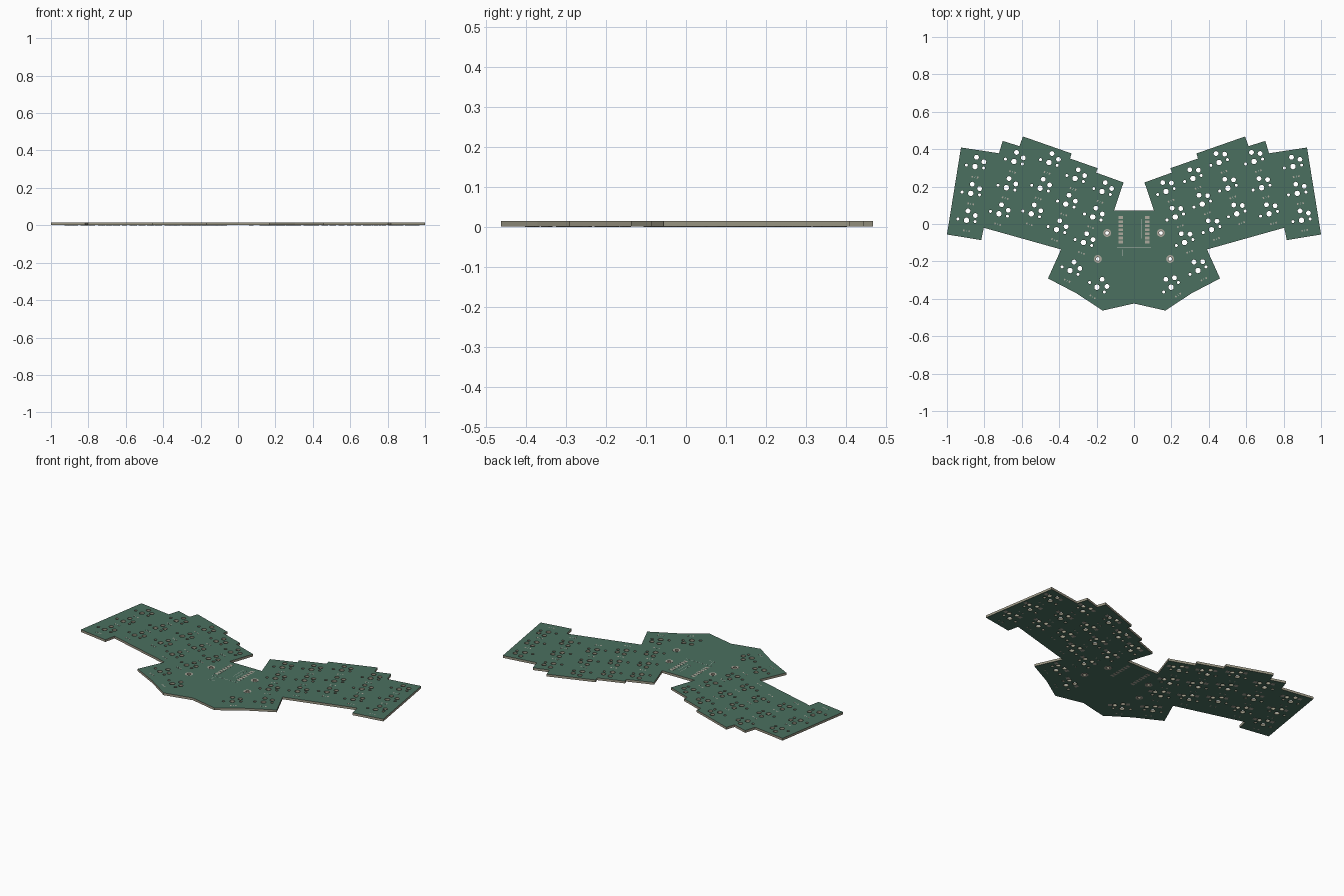
import bpy, bmesh, math

if "Cube" in bpy.data.objects:
    bpy.data.objects.remove(bpy.data.objects["Cube"])

MM = 0.00855                      # one millimetre in model units
Z0, Z1, PAD = 0.0006, 0.0142, 0.0006


def material(name, rgb):
    m = bpy.data.materials.new(name)
    m.diffuse_color = (*rgb, 1)
    m.use_nodes = True
    m.node_tree.nodes["Principled BSDF"].inputs["Base Color"].default_value = m.diffuse_color
    return m


GREEN = material("solder_mask", (0.07, 0.16, 0.115))
TAN = material("core", (0.34, 0.32, 0.24))
METAL = material("pad_metal", (0.42, 0.40, 0.34))
WHITE = material("print", (0.50, 0.52, 0.48))


def circle(x, y, r, n=20):
    return [(x + r * math.cos(2 * math.pi * i / n), y + r * math.sin(2 * math.pi * i / n)) for i in range(n)]


def place(key, u, v):
    """Local millimetres on a key footprint to board position."""
    x, y, a = key
    c, s = math.cos(a), math.sin(a)
    return x + MM * (u * c - v * s), y + MM * (u * s + v * c)


def rect(key, u, v, w, h):
    return [place(key, u + i * w / 2, v + j * h / 2) for i, j in ((-1, -1), (1, -1), (1, 1), (-1, 1))]


def plate(name, loops, z0, z1, face_mat, wall_mat):
    """Filled flat outline with holes, given thickness."""
    cu = bpy.data.curves.new(name, 'CURVE')
    cu.dimensions = '2D'
    cu.fill_mode = 'BOTH'
    cu.extrude = (z1 - z0) / 2
    for pts in loops:
        sp = cu.splines.new('POLY')
        sp.points.add(len(pts) - 1)
        for p, (x, y) in zip(sp.points, pts):
            p.co = (x, y, 0, 1)
        sp.use_cyclic_u = True
    tmp = bpy.data.objects.new(name + "_curve", cu)
    bpy.context.collection.objects.link(tmp)
    dg = bpy.context.evaluated_depsgraph_get()
    me = bpy.data.meshes.new_from_object(tmp.evaluated_get(dg))
    bpy.data.objects.remove(tmp)
    me.materials.clear()
    me.materials.append(face_mat)
    me.materials.append(wall_mat)
    bm = bmesh.new()
    bm.from_mesh(me)
    bmesh.ops.translate(bm, verts=bm.verts, vec=(0, 0, (z0 + z1) / 2))
    bmesh.ops.remove_doubles(bm, verts=bm.verts, dist=1e-5)
    bmesh.ops.recalc_face_normals(bm, faces=bm.faces)
    for f in bm.faces:
        f.smooth = False
        f.material_index = 0 if abs(f.normal.z) > 0.5 else 1
    bm.to_mesh(me)
    bm.free()
    ob = bpy.data.objects.new(name, me)
    bpy.context.collection.objects.link(ob)
    return ob


# Left half of the board outline, mirrored to the right
half = [(-.107, .072), (-.056, .222), (-.203, .275), (-.194, .298), (-.342, .35),
        (-.334, .377), (-.594, .468), (-.612, .416), (-.702, .444), (-.722, .378),
        (-.925, .409), (-1, -.056), (-.817, -.086), (-.803, -.02), (-.39, -.136),
        (-.46, -.291), (-.305, -.372), (-.168, -.463)]
outline = half + [(0, -.425)] + [(-x, y) for x, y in reversed(half)]

# Key positions: columns of three (top key and tilt), then two thumb keys
keys = []
for x, y, deg in ((-.85, .307, 9), (-.642, .334, 16), (-.455, .329, 19), (-.315, .243, 20), (-.171, .174, 20)):
    a = math.radians(deg)
    for row in range(3):
        keys.append((x - row * 17 * MM * math.sin(a), y - row * 17 * MM * math.cos(a), -a))
keys += [(-.342, -.249, -math.radians(25)), (-.198, -.338, -math.radians(33))]
keys += [(-x, y, -a) for x, y, a in keys]

# Board with switch holes and mounting holes
mounts = [(s * x, y) for s in (-1, 1) for x, y in ((.144, -.048), (.193, -.187))]
holes = [circle(*m, .010) for m in mounts]
for k in keys:
    for u, v, r in ((0, 0, 1.7), (0, 5.9, 1.5), (5, 3.8, 1.5), (-5.5, 0, .95), (5.5, 0, .95)):
        holes.append(circle(*place(k, u, v), r * MM))
plate("circuit_board", [outline] + holes, Z0, Z1, GREEN, TAN)

# Metal rings, diode pads, controller pads and socket pads
rings = [c for m in mounts for c in (circle(*m, .021), circle(*m, .0105))]
diodes = [rect(k, 1 + s * 1.65, -6.5, .9, 1.1) for k in keys for s in (-1, 1)]
origin = (0, 0, 0)
controller = [rect(origin, s * 8.3, 4 - 2.54 * i, 2.6, 1.7) for s in (-1, 1) for i in range(7)]
sockets = [rect(k, u, v, 2.4, 2.4) for k in keys for u, v in ((-3.275, 5.95), (8.1, 3.75))]
for side, a, b in (("top", Z1, Z1 + PAD), ("bottom", 0, Z0)):
    plate("mounting_rings_" + side, rings, a, b, METAL, METAL)
    plate("diode_pads_" + side, diodes, a, b, METAL, METAL)
    plate("controller_pads_" + side, controller, a, b, METAL, METAL)
plate("socket_pads_bottom", sockets, 0, Z0, METAL, METAL)

# Thin printed guide lines around the controller and at each diode
lines = [rect(origin, 0, -14.8, 21, .2), rect(origin, 2.2, -3, .2, 12), rect(origin, 4.6, -3, .2, 12),
         rect(origin, -7, -18, .2, 4), rect(origin, -6, -21, 6, .2)]
lines += [rect(k, 1, -6.5, .25, 1.2) for k in keys]
plate("printed_marks", lines, Z1, Z1 + PAD / 2, WHITE, WHITE)
